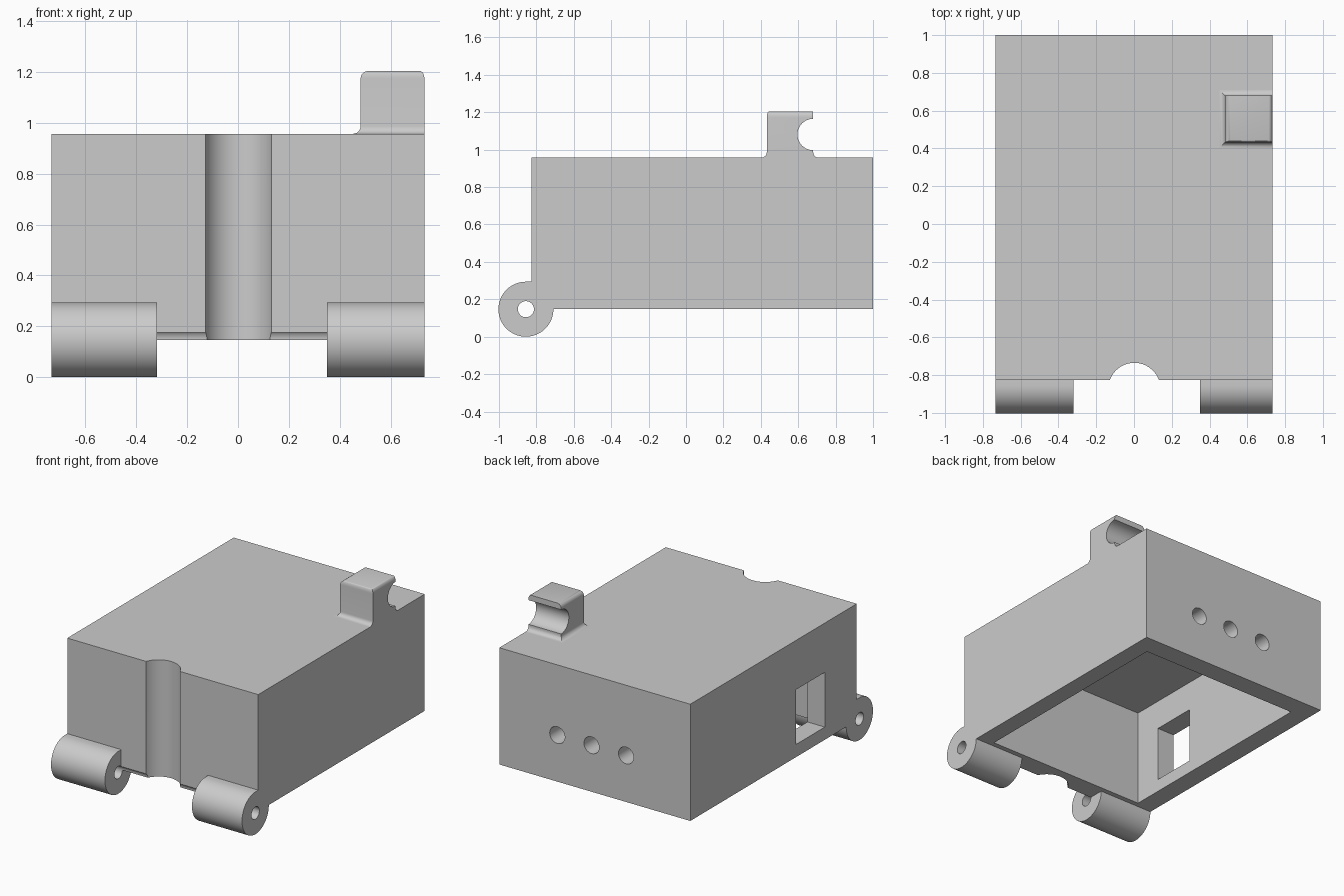
import bpy, bmesh, math
from mathutils import Matrix, Vector

cube = bpy.data.objects.get("Cube")
if cube:
    bpy.data.objects.remove(cube, do_unlink=True)

# Main dimensions
HALF_W, FRONT, BACK = 0.733, -0.825, 1.0
FLOOR, TOP = 0.147, 0.957
AXIS_Y, BARREL_R, PIN_R = -0.856, 0.147, 0.043

grey = bpy.data.materials.new("plain grey")
grey.use_nodes = True
COLOUR = (0.6, 0.6, 0.6, 1)
grey.diffuse_color = COLOUR
grey.node_tree.nodes["Principled BSDF"].inputs["Base Color"].default_value = COLOUR


def finish(name, bm):
    bmesh.ops.recalc_face_normals(bm, faces=bm.faces)
    mesh = bpy.data.meshes.new(name)
    bm.to_mesh(mesh)
    bm.free()
    mesh.materials.append(grey)
    obj = bpy.data.objects.new(name, mesh)
    bpy.context.collection.objects.link(obj)
    return obj


def box(name, low, high):
    bm = bmesh.new()
    low, high = Vector(low), Vector(high)
    size = Matrix.Diagonal((*(high - low), 1))
    bmesh.ops.create_cube(bm, size=1, matrix=Matrix.Translation((low + high) / 2) @ size)
    return finish(name, bm)


def rod(name, centre, radius, length, axis):
    bm = bmesh.new()
    turn = Vector((0, 0, 1)).rotation_difference(Vector(axis)).to_matrix().to_4x4()
    bmesh.ops.create_cone(bm, cap_ends=True, segments=64, radius1=radius, radius2=radius,
                          depth=length, matrix=Matrix.Translation(centre) @ turn)
    return finish(name, bm)


def loft(name, rings):
    bm = bmesh.new()
    loops = [[bm.verts.new(p) for p in ring] for ring in rings]
    n = len(loops[0])
    for a, b in zip(loops, loops[1:]):
        for i in range(n):
            j = (i + 1) % n
            bm.faces.new((a[i], a[j], b[j], b[i]))
    bm.faces.new(loops[0][::-1])
    bm.faces.new(loops[-1])
    return finish(name, bm)


def select(obj):
    bpy.ops.object.select_all(action="DESELECT")
    obj.select_set(True)
    bpy.context.view_layer.objects.active = obj


def carve(obj, cutters):
    select(obj)
    for cutter in cutters:
        cut = obj.modifiers.new("cut", "BOOLEAN")
        cut.operation, cut.solver, cut.object = "DIFFERENCE", "EXACT", cutter
        bpy.ops.object.modifier_apply(modifier=cut.name)
    bpy.ops.object.shade_smooth_by_angle(angle=math.radians(30))


# Cutters
pin = rod("pin_cutter", (0, AXIS_Y, FLOOR), PIN_R, 2, (1, 0, 0))
groove = rod("groove_cutter", (0.002, -0.873, 0.6), 0.138, 2, (0, 0, 1))
cavity = box("cavity_cutter", (-0.6, -0.675, -0.2), (0.612, 0.86, 0.817))
window = box("window_cutter", (-1, -0.475, 0.235), (-0.5, -0.158, 0.615))
holes = [rod("hole_cutter", (x, 0.95, 0.47), 0.058, 0.4, (0, 1, 0))
         for x in (-0.24, 0.025, 0.288)]
notch = rod("notch_cutter", (0.6, 0.68, 1.081), 0.084, 1, (1, 0, 0))

# Open-bottomed housing
housing = box("housing", (-HALF_W, FRONT, FLOOR), (HALF_W, BACK, TOP))
carve(housing, [cavity, groove, pin, window] + holes)

# Hinge barrels, each with a flat web reaching back to the housing
profile = [(AXIS_Y + BARREL_R * math.cos(a), FLOOR + BARREL_R * math.sin(a))
           for a in (math.radians(90 + 270 * i / 48) for i in range(49))]
profile += [(FRONT, FLOOR), (FRONT, FLOOR + BARREL_R)]
for name, x0, x1 in (("right_hinge_barrel", -HALF_W, -0.319),
                     ("left_hinge_barrel", 0.349, HALF_W)):
    barrel = loft(name, [[(x, y, z) for y, z in profile] for x in (x0, x1)])
    carve(barrel, [pin])

# Latch hook: flared foot, straight post, rounded top, round notch at the back
R, HOOK_TOP = 0.03, 1.204
angles = [math.radians(90 * i / 6) for i in range(7)]
steps = [(R * (1 - math.sin(a)), TOP + R * (1 - math.cos(a))) for a in angles]
steps += [(-R * (1 - math.cos(a)), HOOK_TOP - R * (1 - math.sin(a))) for a in angles]
rings = []
for off, z in steps:
    outer = HALF_W + min(off, 0) * 0.6
    front = 0.432 - (off if off > 0 else off * 0.4)
    back = 0.68 + max(off, 0)
    inner = 0.482 - off
    rings.append([(inner, front, z), (outer, front, z), (outer, back, z), (inner, back, z)])
hook = loft("latch_hook", rings)
carve(hook, [notch])

for cutter in [pin, groove, cavity, window, notch] + holes:
    bpy.data.objects.remove(cutter, do_unlink=True)
